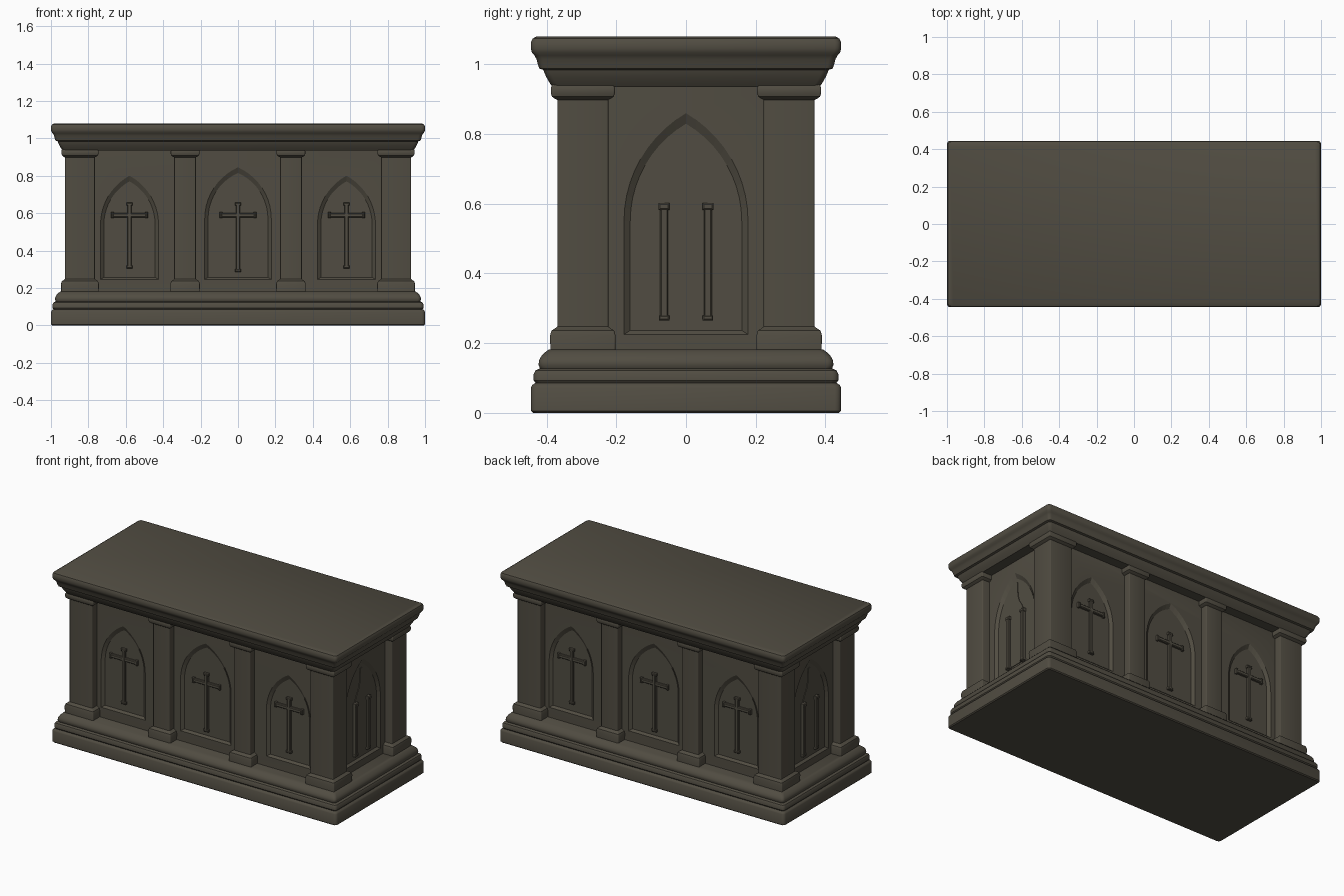
import bpy, bmesh, math
from mathutils import Matrix, Vector

if "Cube" in bpy.data.objects:
    bpy.data.objects.remove(bpy.data.objects["Cube"])

stone = bpy.data.materials.new("dark stone")
stone.diffuse_color = (0.082, 0.073, 0.054, 1)
stone.use_nodes = True
stone.node_tree.nodes["Principled BSDF"].inputs["Base Color"].default_value = stone.diffuse_color

CORE_X, CORE_Y = 0.875, 0.322      # recessed wall planes
DEPTH = 0.014                      # niche depth


def finish(name, bm, smooth=True):
    bmesh.ops.recalc_face_normals(bm, faces=bm.faces[:])
    me = bpy.data.meshes.new(name)
    bm.to_mesh(me)
    bm.free()
    me.materials.append(stone)
    ob = bpy.data.objects.new(name, me)
    bpy.context.collection.objects.link(ob)
    if smooth:
        bpy.ops.object.select_all(action='DESELECT')
        ob.select_set(True)
        bpy.context.view_layer.objects.active = ob
        bpy.ops.object.shade_smooth_by_angle(angle=math.radians(35))
    return ob


def loft(bm, rings):
    """Skin a list of equal-length point rings and cap both ends."""
    vs = [[bm.verts.new(p) for p in r] for r in rings]
    n = len(vs[0])
    for a, b in zip(vs, vs[1:]):
        for i in range(n):
            j = (i + 1) % n
            bm.faces.new((a[i], a[j], b[j], b[i]))
    bm.faces.new(vs[0][::-1])
    bm.faces.new(vs[-1])


def moulded_block(name, cx, cy, hx, hy, profile, r=0.01):
    """Rounded rectangle swept through a (grow, z) moulding profile."""
    bm = bmesh.new()
    rings = []
    for grow, z in profile:
        ring = []
        for k, (sx, sy) in enumerate(((1, 1), (-1, 1), (-1, -1), (1, -1))):
            for s in range(4):
                a = math.pi / 2 * (k + s / 3)
                ring.append((cx + sx * (hx + grow - r) + r * math.cos(a),
                             cy + sy * (hy + grow - r) + r * math.sin(a), z))
        rings.append(ring)
    loft(bm, rings)
    return finish(name, bm)


def wall(side):
    """Frame of a wall: local x along it, -y outwards, z up."""
    dist = CORE_Y if side % 2 == 0 else CORE_X
    return Matrix.Rotation(side * math.pi / 2, 4, 'Z') @ Matrix.Translation((0, -dist, 0))


def arch(u, w, z0, spring, apex, y):
    """Pointed arch outline at depth y."""
    h = apex - spring
    c = (h * h - w * w) / (2 * w)
    top = math.atan2(h, c)
    half = [(w + c, 0)] and [((w + c) * math.cos(top * i / 10) - c,
                              spring + (w + c) * math.sin(top * i / 10)) for i in range(11)]
    pts = [(w, z0)] + half + [(-x, z) for x, z in half[-2::-1]] + [(-w, z0)]
    return [Vector((u + x, y, z)) for x, z in pts]


def bar(bm, m, u0, u1, z0, z1, out):
    """Chamfered raised strip standing on the niche floor."""
    e = 0.004
    rings = []
    for y, i in ((DEPTH + 0.005, 0), (-out + e, 0), (-out, e)):
        rings.append([m @ Vector(p) for p in ((u0 + i, y, z0 + i), (u1 - i, y, z0 + i),
                                              (u1 - i, y, z1 - i), (u0 + i, y, z1 - i))])
    loft(bm, rings)


# Stepped plinth and cornice slab
moulded_block("plinth", 0, 0, 1, 0.445, [
    (-0.006, 0), (0, 0.006), (0, 0.072), (-0.004, 0.08), (-0.013, 0.086), (-0.008, 0.093),
    (-0.008, 0.112), (-0.013, 0.122), (-0.026, 0.128), (-0.022, 0.137), (-0.023, 0.15),
    (-0.03, 0.163), (-0.042, 0.175), (-0.052, 0.182)], 0.018)
moulded_block("cornice_slab", 0, 0, 1, 0.445, [
    (-0.062, 0.935), (-0.055, 0.945), (-0.045, 0.962), (-0.039, 0.975), (-0.036, 0.984),
    (-0.024, 0.988), (-0.02, 1.0), (-0.016, 1.015), (-0.01, 1.026), (-0.003, 1.034),
    (0, 1.045), (0, 1.063), (-0.005, 1.074), (-0.016, 1.08)], 0.018)

# Corner columns and the slimmer pilasters between the panels
COLUMN = [(0.02, 0.17), (0.021, 0.222), (0.017, 0.236), (0.006, 0.243), (0, 0.248),
          (0, 0.898), (0.008, 0.902), (0.016, 0.908), (0.019, 0.918), (0.019, 0.932),
          (0.014, 0.945)]
for sy, fb in ((-1, "front"), (1, "back")):
    for sx, lr in ((-1, "left"), (1, "right")):
        moulded_block(f"{fb}_{lr}_corner_column", sx * 0.845, sy * 0.296,
                      0.08, 0.073, COLUMN, 0.005)
        moulded_block(f"{fb}_{lr}_pilaster", sx * 0.283, sy * 0.332,
                      0.058, 0.034, COLUMN, 0.005)

# Core walls with arched niches: (side, u, half width, bottom, spring, apex)
core = moulded_block("core_walls", 0, 0, CORE_X, CORE_Y, [(0, 0.15), (0, 0.96)], 0.004)
NICHES = [(s, u, w, 0.245, sp, ap) for s in (0, 2)
          for u, w, sp, ap in ((-0.58, 0.155, 0.54, 0.80), (0, 0.178, 0.57, 0.845),
                               (0.58, 0.155, 0.54, 0.80))]
NICHES += [(s, 0, 0.178, 0.225, 0.55, 0.86) for s in (1, 3)]
bm = bmesh.new()
for s, u, w, z0, sp, ap in NICHES:
    m = wall(s)
    outer = arch(u, w, z0, sp, ap, 0)
    inner = arch(u, w - 0.018, z0 + 0.012, sp, ap - 0.03, DEPTH)
    # continue the slanted reveal outside the wall for a clean cut
    loft(bm, [[m @ (o * 2 - i) for o, i in zip(outer, inner)], [m @ p for p in inner]])
cutter = finish("niche_cutter", bm, False)
cutter.hide_render = True
cutter.hide_viewport = True
cut = core.modifiers.new("niches", 'BOOLEAN')
cut.operation = 'DIFFERENCE'
cut.solver = 'EXACT'
cut.object = cutter

# Raised crosses with flared ends, front and back
for s, fb in ((0, "front"), (2, "back")):
    for u, label in ((-0.58, "left"), (0, "centre"), (0.58, "right")):
        m = wall(s)
        bm = bmesh.new()
        z0 = 0.285 if u == 0 else 0.305
        bar(bm, m, u - 0.011, u + 0.011, z0, 0.655, 0.002)
        bar(bm, m, u - 0.095, u + 0.095, 0.578, 0.6, 0.001)
        for z in (z0, 0.64):
            bar(bm, m, u - 0.017, u + 0.017, z, z + 0.016, 0.003)
        for x in (u - 0.098, u + 0.084):
            bar(bm, m, x, x + 0.014, 0.573, 0.605, 0.003)
        finish(f"{fb}_{label}_cross", bm)

# Paired slim shafts under a faint pointed gable on each end
for s, lr in ((1, "right"), (3, "left")):
    m = wall(s)
    bm = bmesh.new()
    for sx in (-1, 1):
        u = sx * 0.063
        bar(bm, m, u - 0.012, u + 0.012, 0.265, 0.595, 0.006)
        bar(bm, m, u - 0.016, u + 0.016, 0.582, 0.602, 0.008)
        bar(bm, m, u - 0.015, u + 0.015, 0.265, 0.28, 0.008)
    finish(f"{lr}_end_shafts", bm)
    half = [(0.062, 0.27), (0.062, 0.6), (0.05, 0.635), (0.025, 0.675), (0.014, 0.71), (0.008, 0.8)]
    pts = half + [(-x, z) for x, z in half[::-1]]
    bm = bmesh.new()
    loft(bm, [[m @ Vector((x, y, z)) for x, z in pts] for y in (DEPTH + 0.004, DEPTH - 0.004)])
    finish(f"{lr}_end_gable", bm)
